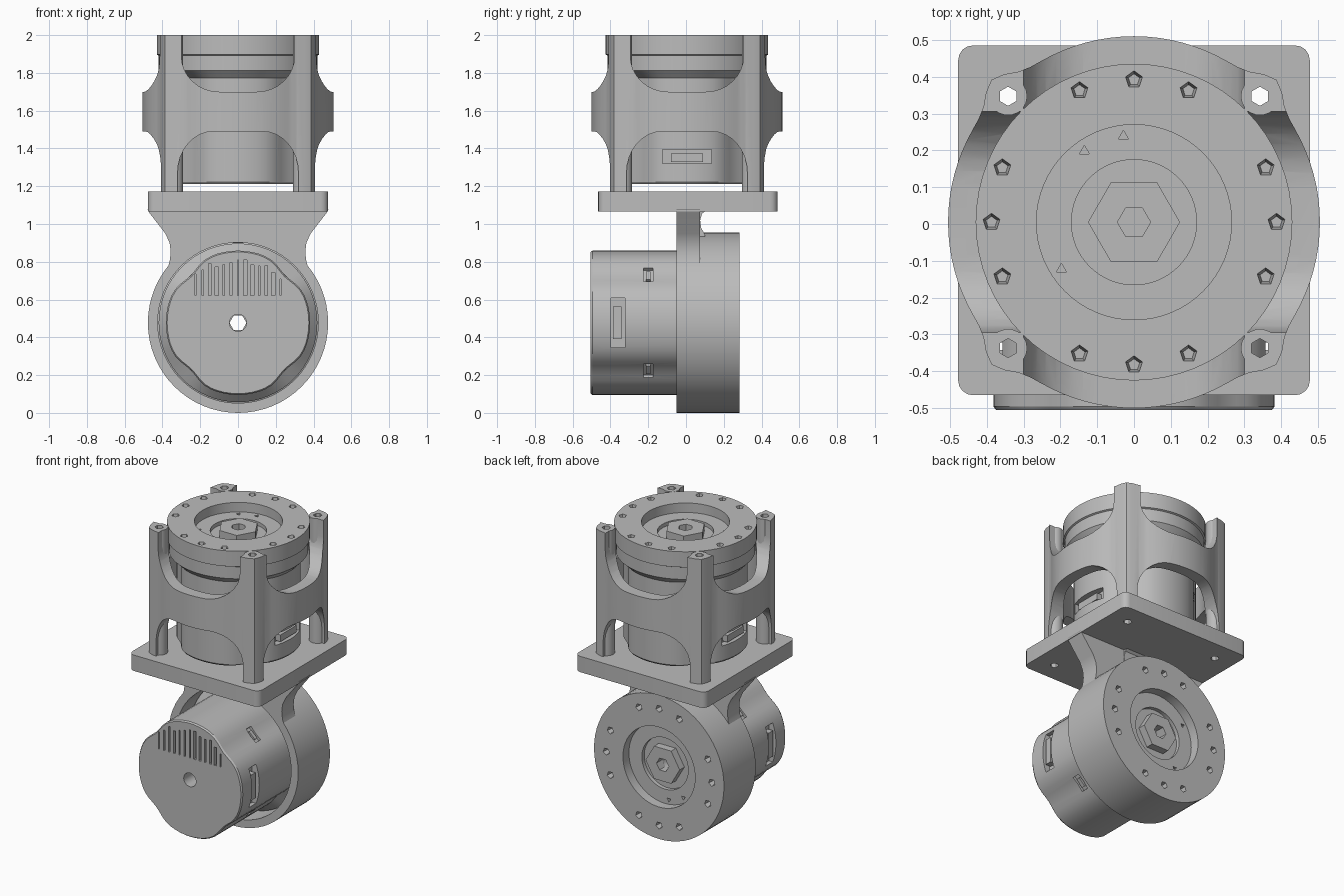
import bpy, bmesh, random
from math import sin, cos, pi, radians, exp, sqrt, hypot
from mathutils import Matrix, Vector

if "Cube" in bpy.data.objects:
    bpy.data.objects.remove(bpy.data.objects["Cube"])
random.seed(4)

grey = bpy.data.materials.new("machined grey")
grey.use_nodes = True
colour = (0.5, 0.5, 0.5, 1)
grey.diffuse_color = colour
grey.node_tree.nodes["Principled BSDF"].inputs["Base Color"].default_value = colour

CY = 0.005        # depth centre of the upper unit
AXIS_Z = 0.477    # height of the lower unit's axis
POST = 0.342      # post offset from the upper axis
LEN = 0.788       # motor length


def finish(name, bm, cutters=()):
    """Turn a bmesh into a shaded object, subtracting the cutter bmeshes."""
    def make(label, mesh_bm):
        bmesh.ops.recalc_face_normals(mesh_bm, faces=mesh_bm.faces)
        me = bpy.data.meshes.new(label)
        mesh_bm.to_mesh(me)
        mesh_bm.free()
        ob = bpy.data.objects.new(label, me)
        bpy.context.collection.objects.link(ob)
        return ob
    ob = make(name, bm)
    tools = [make("cutter", c) for c in cutters]
    for t in tools:
        t.hide_render = True
        mod = ob.modifiers.new("cut", "BOOLEAN")
        mod.object, mod.operation, mod.solver = t, "DIFFERENCE", "EXACT"
    if tools:
        dg = bpy.context.evaluated_depsgraph_get()
        ob_mesh = bpy.data.meshes.new_from_object(ob.evaluated_get(dg))
        ob.modifiers.clear()
        ob.data = ob_mesh
        for t in tools:
            bpy.data.objects.remove(t)
    ob.data.materials.clear()
    ob.data.materials.append(grey)
    ob.data.shade_smooth()
    ob.data.set_sharp_from_angle(angle=radians(30))
    return ob


def lathe(profile, segs=48, shape=None):
    """Revolve a closed (radius, height) profile about z."""
    bm = bmesh.new()
    rings = []
    for i in range(segs):
        a = 2 * pi * i / segs
        rings.append([])
        for r, z in profile:
            q = shape(r, z, a) if shape else r
            rings[-1].append(bm.verts.new((q * cos(a), q * sin(a), z)))
    n = len(profile)
    for i in range(segs):
        p, q = rings[i], rings[(i + 1) % segs]
        for j in range(n):
            k = (j + 1) % n
            bm.faces.new((p[j], q[j], q[k], p[k]))
    return bm


def tube(r_in, r_out, z0, z1, segs=48, shape=None):
    return lathe([(r_in, z0), (r_out, z0), (r_out, z1), (r_in, z1)], segs, shape)


def prism(points, y0, y1):
    """Extrude an (x, z) outline along y."""
    bm = bmesh.new()
    f = bm.faces.new([bm.verts.new((x, y0, z)) for x, z in points])
    out = bmesh.ops.extrude_face_region(bm, geom=[f])
    moved = [v for v in out["geom"] if isinstance(v, bmesh.types.BMVert)]
    bmesh.ops.translate(bm, verts=moved, vec=(0, y1 - y0, 0))
    return bm


def add_box(bm, centre, size, turn=0):
    m = Matrix.Rotation(turn, 4, "Z") @ Matrix.Translation(centre) @ Matrix.Diagonal((*size, 1))
    bmesh.ops.create_cube(bm, size=1, matrix=m)


def add_pin(bm, x, y, z, r, depth, sides=6, tip=1.0):
    bmesh.ops.create_cone(bm, cap_ends=True, segments=sides, radius1=r * tip, radius2=r,
                          depth=depth, matrix=Matrix.Translation((x, y, z)))


def corner_gap(a):
    """Angle to the nearest diagonal."""
    return abs((a % (pi / 2)) - pi / 4)


# --- Motor, shared by both joints (rear at local z = 0, output at LEN)
def scallop(r, z, a):
    return r - 0.028 * exp(-(corner_gap(a) / 0.23) ** 2) if r > 0.3 and z < 0.57 else r


profile = [(0.045, 0), (0.375, 0), (0.382, 0.01), (0.382, 0.56), (0.42, 0.60), (0.42, 0.68),
           (0.43, 0.685), (0.43, LEN), (0.265, LEN), (0.265, 0.725), (0.17, 0.725),
           (0.17, 0.70), (0.045, 0.70)]
body = lathe(profile, 64, scallop)
pits = bmesh.new()
for i in range(16):                                  # bolt pits on the output face
    if i % 4 != 2:
        a = i * pi / 8
        add_pin(pits, 0.387 * cos(a), 0.387 * sin(a), LEN, 0.032, 0.09, 5, 0.5)
for a in (97, 125, 213):                             # small pits in the recess
    add_pin(pits, 0.235 * cos(radians(a)), 0.235 * sin(radians(a)), 0.725, 0.016, 0.04, 3)
for x, y in ((-0.27, -0.27), (0.27, -0.27), (-0.27, 0.27)):
    add_pin(pits, x, y, 0, 0.016, 0.04, 3)           # rear cover screws
for i in range(13):                                  # rear vent slots
    x = -0.225 + i * 0.0375
    top = min(0.34, sqrt(0.35 ** 2 - x * x)) - random.uniform(0, 0.04)
    add_box(pits, (x, -(0.145 + top) / 2, 0), (random.uniform(0.006, 0.02), top - 0.145, 0.06))
for turn in (0, pi):                                 # side connector sockets
    add_box(pits, (0.38, 0, 0.145), (0.10, 0.26, 0.075), turn)
for i in range(4):                                   # clip slots
    add_box(pits, (0.365, 0, 0.305), (0.05, 0.10, 0.05), pi / 4 + i * pi / 2)
lower_motor = finish("lower_motor", body, [pits])

plugs = bmesh.new()
for turn in (0, pi):
    add_box(plugs, (0.345, 0, 0.14), (0.045, 0.17, 0.045), turn)
for i in range(4):
    add_box(plugs, (0.345, 0, 0.305), (0.02, 0.06, 0.025), pi / 4 + i * pi / 2)
lower_plugs = finish("lower_connectors", plugs)
lower_nut = finish("lower_output_nut", tube(0.045, 0.125, 0.69, 0.75, 6))

to_lower = Matrix.Translation((0, -0.505, AXIS_Z)) @ Matrix.Rotation(-pi / 2, 4, "X")
to_upper = Matrix.Translation((0, CY, 2 - LEN))
for ob in (lower_motor, lower_plugs, lower_nut):
    twin = ob.copy()
    twin.name = ob.name.replace("lower", "upper")
    bpy.context.collection.objects.link(twin)
    ob.matrix_world = to_lower
    twin.matrix_world = to_upper

# --- Lower bracket: holding ring and flared neck
ring = finish("lower_ring", tube(0.425, 0.477, 0.455, LEN, 64))
ring.matrix_world = to_lower
side = [(0.48, 1.08), (0.47, 1.06), (0.385, 0.95), (0.362, 0.9), (0.356, 0.85), (0.362, 0.80),
        (0.372, 0.77)]
arc = [(0.45 * cos(radians(a)), AXIS_Z + 0.45 * sin(radians(a))) for a in range(40, 141, 5)]
finish("neck", prism(side + arc + [(-x, z) for x, z in reversed(side)], -0.05, 0.075))
fillet = [(0.07, 1.075), (0.11, 1.075), (0.085, 1.055), (0.075, 1.02), (0.08, 0.98),
          (0.1, 0.945), (0.1, 0.90), (0.07, 0.90)]
web = prism(fillet, -0.14, 0.14)
bmesh.ops.rotate(web, verts=web.verts, cent=(0, 0, 0), matrix=Matrix.Rotation(pi / 2, 3, "Z"))
finish("neck_fillet", web)


# --- Holes running through the posts and the mounting plate
def bolt_holes():
    bm = bmesh.new()
    for sx in (-1, 1):
        for sy in (-1, 1):
            add_pin(bm, sx * POST, CY + sy * POST, 1.5, 0.026, 2, 6)
    return bm


# --- Mounting plate with rounded corners
plate = bmesh.new()
add_box(plate, (0, CY + 0.005, 1.12), (0.955, 0.95, 0.105))
upright = [e for e in plate.edges if abs(e.verts[0].co.z - e.verts[1].co.z) > 0.05]
bmesh.ops.bevel(plate, geom=upright, offset=0.04, segments=4, affect="EDGES", profile=0.5)
finish("mounting_plate", plate, [bolt_holes()])


# --- Upper cage: shell with corner ridges and arched openings on four sides
def ridge(r, z, a):
    return r + 0.042 * exp(-(corner_gap(a) / 0.11) ** 2) if r > 0.47 else r


def arch(x0, x1, z0, z1, z_end):
    """Mirrored opening: flat at z0, rounding out to x1 at z1, straight to z_end."""
    half = [(x0 + (x1 - x0) * sin(t * pi / 16), z1 + (z0 - z1) * cos(t * pi / 16))
            for t in range(9)] + [(x1, z_end)]
    return half + [(-x, z) for x, z in reversed(half)]


cuts = []
for outline in (arch(0.13, 0.32, 1.49, 1.27, 1.1), arch(0.1, 0.3, 1.70, 1.89, 2.1)):
    for turn in (0, pi / 2):
        c = prism(outline, -0.8, 0.8)
        bmesh.ops.rotate(c, verts=c.verts, cent=(0, 0, 0), matrix=Matrix.Rotation(turn, 3, "Z"))
        bmesh.ops.translate(c, verts=c.verts, vec=(0, CY, 0))
        cuts.append(c)
cage = tube(0.428, 0.505, 1.17, 2.0, 96, ridge)
bmesh.ops.translate(cage, verts=cage.verts, vec=(0, CY, 0))
finish("upper_cage", cage, cuts + [bolt_holes()])

# --- Corner posts
for sx, lr in ((-1, "right"), (1, "left")):
    for sy, fb in ((-1, "front"), (1, "back")):
        post = finish(f"{fb}_{lr}_post", tube(0.026, 0.052, 1.17, 2.0, 18))
        post.location = (sx * POST, CY + sy * POST, 0)
